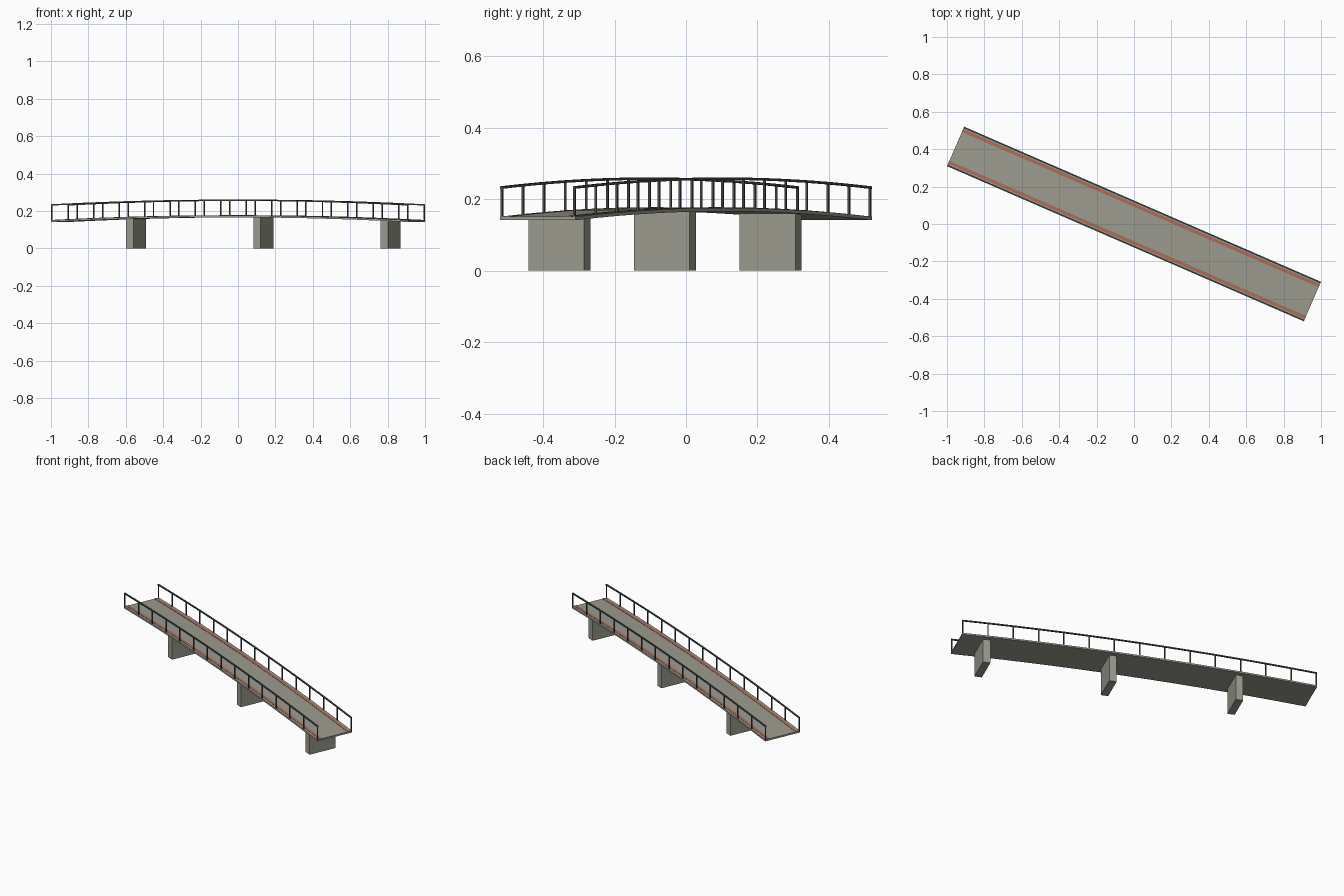
import bpy, bmesh, math
from mathutils import Matrix

if "Cube" in bpy.data.objects:
    bpy.data.objects.remove(bpy.data.objects["Cube"])

HALF, WIDTH, SEGS = 1.04, 0.115, 14
ROT = Matrix.Rotation(math.radians(-23.5), 4, 'Z')


def material(name, rgb):
    m = bpy.data.materials.new(name)
    m.diffuse_color = (*rgb, 1)
    m.use_nodes = True
    m.node_tree.nodes["Principled BSDF"].inputs["Base Color"].default_value = m.diffuse_color
    return m


CONCRETE = material("concrete", (0.33, 0.33, 0.28))
STEEL = material("dark_steel", (0.07, 0.085, 0.08))
RED = material("red_stripe", (0.42, 0.15, 0.10))


def arch(u):
    """Height of the road surface along the bridge."""
    return 0.151 + 0.025 * (1 - (u / HALF) ** 2)


def finish(bm, name, mat):
    bmesh.ops.recalc_face_normals(bm, faces=bm.faces)
    bm.transform(ROT)
    mesh = bpy.data.meshes.new(name)
    bm.to_mesh(mesh)
    bm.free()
    mesh.materials.append(mat)
    bpy.context.collection.objects.link(bpy.data.objects.new(name, mesh))


def sweep(name, v0, v1, z0, z1, mat):
    """Rectangular section swept along the arch."""
    bm = bmesh.new()
    rings = []
    for i in range(SEGS + 1):
        u = HALF * (2 * i / SEGS - 1)
        rings.append([bm.verts.new((u, v, arch(u) + z))
                      for v, z in ((v0, z0), (v1, z0), (v1, z1), (v0, z1))])
    for a, b in zip(rings, rings[1:]):
        for k in range(4):
            n = (k + 1) % 4
            bm.faces.new((a[k], a[n], b[n], b[k]))
    bm.faces.new(rings[0])
    bm.faces.new(rings[-1])
    finish(bm, name, mat)


def add_box(bm, u, v, z0, z1, su, sv):
    bmesh.ops.create_cube(bm, size=1, matrix=Matrix.Translation((u, v, (z0 + z1) / 2))
                          @ Matrix.Diagonal((su, sv, z1 - z0, 1)))


# Arched deck
sweep("deck", -WIDTH, WIDTH, -0.010, 0, CONCRETE)

# Stripes, top rails and posts on both sides
for side, s in (("left", 1), ("right", -1)):
    sweep(side + "_stripe", s * 0.084, s * 0.101, -0.001, 0.0015, RED)
    sweep(side + "_top_rail", s * 0.107, s * WIDTH, 0.078, 0.085, STEEL)
    bm = bmesh.new()
    for i in range(SEGS + 1):
        u = (HALF - 0.003) * (2 * i / SEGS - 1)
        add_box(bm, u, s * 0.111, arch(u) - 0.004, arch(u) + 0.080, 0.006, 0.006)
    finish(bm, side + "_posts", STEEL)

# Supporting piers
for i, u in enumerate((-0.594, 0.148, 0.889)):
    bm = bmesh.new()
    add_box(bm, u, 0, 0, arch(u) - 0.003, 0.043, 0.17)
    finish(bm, f"pier_{i + 1}", CONCRETE)
